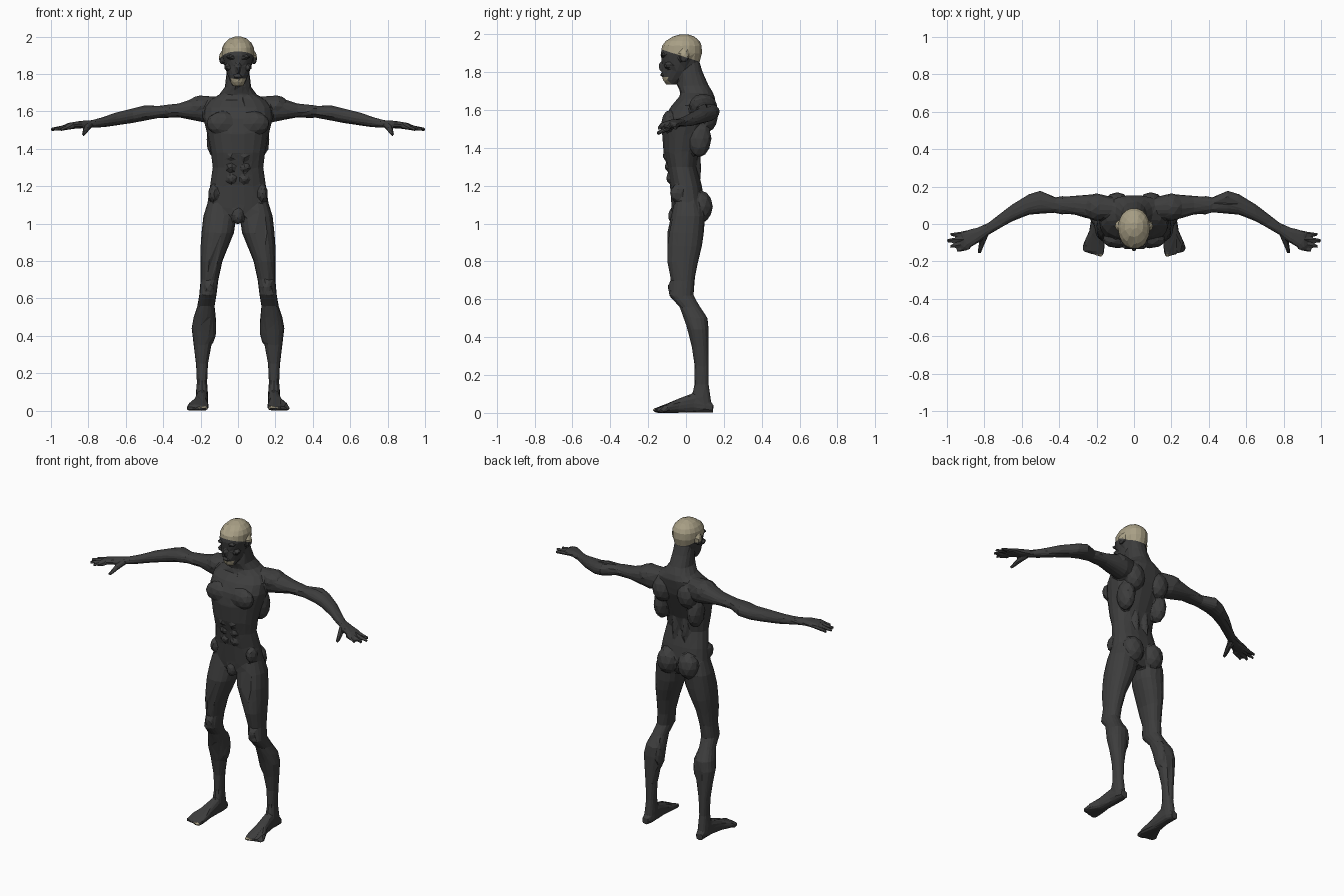
import bpy, bmesh, math
from mathutils import Vector, Matrix

bm = bmesh.new()
N = 18


def loft(rows, axis, s=1, power=2.3):
    """Closed tube. rows: (position on axis, a_min, a_max, b_min, b_max)."""
    rings = []
    for p, a0, a1, b0, b1 in rows:
        ring = []
        for i in range(N):
            t = 2 * math.pi * i / N
            c, d = math.cos(t), math.sin(t)
            a = (a0 + a1) / 2 + (a1 - a0) / 2 * math.copysign(abs(c) ** (2 / power), c)
            b = (b0 + b1) / 2 + (b1 - b0) / 2 * math.copysign(abs(d) ** (2 / power), d)
            x, y, z = {'Z': (a, b, p), 'X': (p, a, b), 'Y': (a, p, b)}[axis]
            ring.append(bm.verts.new((x * s, y, z)))
        rings.append(ring)
    for r, q in zip(rings, rings[1:]):
        for i in range(N):
            j = (i + 1) % N
            bm.faces.new((r[i], r[j], q[j], q[i]))
    bm.faces.new(rings[0])
    bm.faces.new(rings[-1])


def blob(c, r, s=1):
    """Ellipsoid for a muscle or bony bump."""
    m = Matrix.Translation((c[0] * s, c[1], c[2])) @ Matrix.Diagonal((*r, 1))
    bmesh.ops.create_icosphere(bm, subdivisions=2, radius=1, matrix=m)


def finger(p, q, r0, r1, s=1):
    """Tapered stick between two points."""
    p, q = Vector((p[0] * s, *p[1:])), Vector((q[0] * s, *q[1:]))
    d = q - p
    m = Matrix.Translation((p + q) / 2) @ d.to_track_quat('Z', 'Y').to_matrix().to_4x4()
    bmesh.ops.create_cone(bm, cap_ends=True, segments=8, radius1=r0, radius2=r1,
                          depth=d.length, matrix=m)


# torso and neck: z, half width, front, back
torso = [(1.01, .05, -.06, .07), (1.05, .12, -.075, .09), (1.10, .165, -.078, .10),
         (1.20, .15, -.085, .085), (1.30, .135, -.10, .058), (1.38, .145, -.12, .072),
         (1.48, .165, -.128, .11), (1.56, .185, -.115, .14), (1.62, .18, -.08, .15),
         (1.66, .15, -.04, .155), (1.69, .10, -.03, .145), (1.73, .07, -.045, .12),
         (1.80, .062, -.04, .088), (1.86, .055, -.03, .07)]
loft([(z, -w, w, f, b) for z, w, f, b in torso], 'Z')

# head
head = [(1.735, .028, -.105, -.05), (1.76, .042, -.122, -.02), (1.80, .058, -.127, .03),
        (1.85, .073, -.128, .072), (1.90, .086, -.134, .086), (1.94, .085, -.128, .085),
        (1.965, .073, -.108, .072), (1.988, .05, -.07, .045), (2.0, .02, -.03, .01)]
loft([(z, -w, w, f, b) for z, w, f, b in head], 'Z', power=2.1)
blob((0, -.128, 1.83), (.014, .018, .028))                # nose
blob((0, -.125, 1.785), (.025, .012, .008))               # lips
blob((0, -.065, 1.04), (.03, .03, .045))                  # groin

arm = [(.10, .03, .14, 1.55, 1.68), (.18, .02, .16, 1.54, 1.683), (.25, .03, .157, 1.555, 1.665),
       (.32, .05, .15, 1.568, 1.642), (.42, .06, .143, 1.565, 1.63), (.50, .055, .178, 1.55, 1.632),
       (.56, .05, .16, 1.538, 1.617), (.65, .015, .105, 1.525, 1.595),
       (.72, -.025, .052, 1.515, 1.57), (.785, -.062, .002, 1.512, 1.553),
       (.84, -.105, -.02, 1.51, 1.55), (.90, -.138, -.035, 1.505, 1.54),
       (.915, -.135, -.04, 1.508, 1.535)]
leg = [(1.12, .03, .16, -.06, .08), (1.04, .008, .185, -.08, .10), (.95, .022, .195, -.10, .095),
       (.88, .05, .2, -.10, .085), (.80, .083, .2, -.10, .065), (.70, .105, .2, -.08, .045),
       (.62, .115, .207, -.09, .04), (.56, .125, .217, -.035, .075), (.50, .12, .237, -.012, .115),
       (.44, .12, .248, .008, .12), (.35, .142, .237, .03, .12), (.25, .16, .225, .045, .12),
       (.15, .165, .22, .045, .12), (.08, .16, .226, .03, .13), (.02, .165, .225, .04, .14)]
foot = [(.145, .172, .218, 0, .045), (.10, .16, .225, 0, .08), (.04, .16, .226, 0, .105),
        (-.04, .162, .24, 0, .075), (-.10, .156, .268, 0, .05), (-.145, .158, .272, 0, .032)]
muscles = [((.085, -.085, 1.535), (.085, .045, .065)),    # chest
           ((.20, .09, 1.625), (.075, .075, .062)),       # shoulder
           ((.09, .115, 1.57), (.065, .055, .085)),       # shoulder blade
           ((.12, .07, 1.45), (.05, .065, .10)),          # side of back
           ((.035, .05, 1.30), (.025, .03, .14)),         # lower back
           ((.075, .08, 1.09), (.07, .062, .085)),        # buttock
           ((.036, -.095, 1.36), (.03, .028, .026)),      # abdomen, three rows
           ((.036, -.085, 1.30), (.03, .028, .026)),
           ((.034, -.077, 1.24), (.03, .028, .028)),
           ((.13, -.04, 1.16), (.03, .045, .05)),         # hip
           ((.155, -.07, .66), (.03, .026, .04)),         # kneecap
           ((.145, .07, .45), (.03, .045, .10)),          # calf
           ((.38, .10, 1.60), (.08, .05, .036)),          # upper arm
           ((.088, -.01, 1.885), (.014, .026, .036)),     # ear
           ((.055, -.09, 1.835), (.02, .028, .016)),      # cheekbone
           ((.035, -.122, 1.89), (.03, .014, .01))]       # brow

for s in (1, -1):
    loft(arm, 'X', s)
    loft(leg, 'Z', s)
    loft(foot, 'Y', s, 2.6)
    for c, r in muscles:
        blob(c, r, s)
    # fingers and thumb
    for y0, x1, y1 in ((-.122, .95, -.143), (-.10, .985, -.122), (-.075, 1.0, -.09), (-.052, .982, -.056)):
        finger((.88, y0, 1.522), (x1, y1, 1.503), .016, .009, s)
    finger((.80, -.055, 1.525), (.828, -.155, 1.474), .022, .009, s)
    # toes
    for i in range(5):
        blob((.178 + .021 * i, -.15 + .006 * i, .014), (.017 - .001 * i, .027, .015), s)

bmesh.ops.recalc_face_normals(bm, faces=bm.faces)
me = bpy.data.meshes.new("human_figure")
bm.to_mesh(me)
bm.free()
ob = bpy.data.objects.new("human_figure", me)
bpy.context.collection.objects.link(ob)
bpy.context.view_layer.objects.active = ob
ob.select_set(True)

# fuse the parts into one skin, then reduce to low-poly facets
rm = ob.modifiers.new("fuse", 'REMESH')
rm.mode = 'VOXEL'
rm.voxel_size = .007
bpy.ops.object.modifier_apply(modifier=rm.name)
dc = ob.modifiers.new("facets", 'DECIMATE')
dc.ratio = 4200 / (2 * max(1, len(ob.data.polygons)))
dc.use_symmetry = True
dc.symmetry_axis = 'X'
bpy.ops.object.modifier_apply(modifier=dc.name)

# colours
ob.data.materials.clear()
for name, col in (("charcoal skin", (.047, .047, .047)), ("bone beige", (.39, .345, .235))):
    m = bpy.data.materials.new(name)
    m.diffuse_color = (*col, 1)
    ob.data.materials.append(m)

bm = bmesh.new()
bm.from_mesh(ob.data)


def cut(co, no, test):
    """Slice the faces that pass the test so colour edges are clean."""
    fs = [f for f in bm.faces if test(f.calc_center_median())]
    geom = set(fs)
    for f in fs:
        geom.update(f.edges)
        geom.update(f.verts)
    bmesh.ops.bisect_plane(bm, geom=list(geom), plane_co=co, plane_no=no)


cut((0, -.13, 1.92), (0, .32, 1), lambda c: c.z > 1.75)
cut((0, 0, 1.775), (0, 0, 1), lambda c: c.z > 1.7 and c.y < -.05)
cut((0, -.163, 0), (0, 1, 0), lambda c: c.z < .1 and c.y < -.1)
for f in bm.faces:
    c = f.calc_center_median()
    cap = c.z > 1.92 - .32 * (c.y + .13)
    chin = 1.7 < c.z < 1.775 and c.y < -.09 and f.normal.y < -.2
    nail = c.z < .1 and c.y < -.163 and f.normal.z > -.3
    f.material_index = int(cap or chin or nail)
    f.smooth = False
low = min(v.co.z for v in bm.verts)
bmesh.ops.translate(bm, verts=bm.verts, vec=(0, 0, -low))
bm.to_mesh(ob.data)
bm.free()
